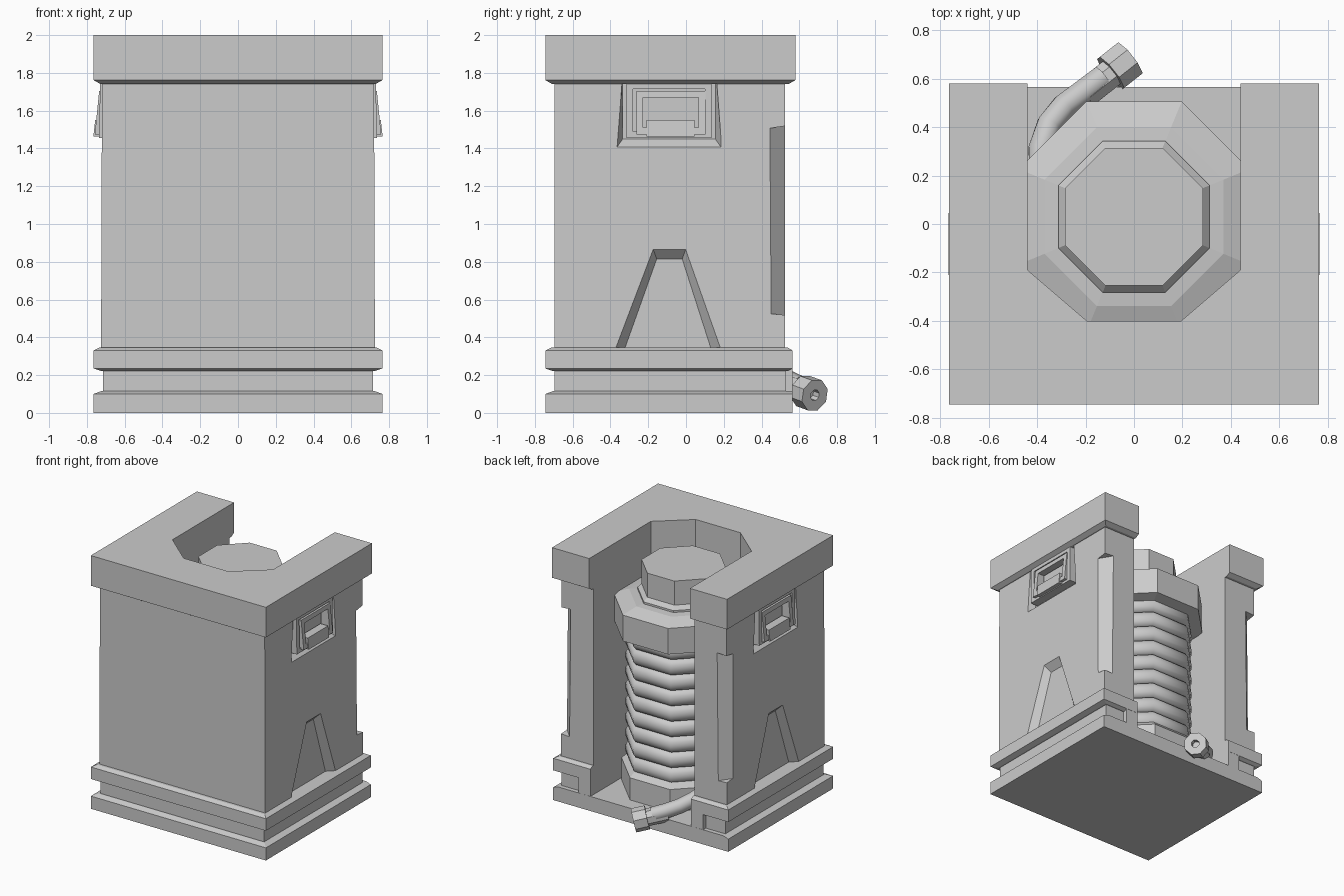
import bpy, bmesh
from math import pi, cos, sin
from mathutils import Vector

if "Cube" in bpy.data.objects:
    bpy.data.objects.remove(bpy.data.objects["Cube"])


def loft(name, loops, closed=False, smooth=None):
    """Skin equal-length loops; cap the ends, or join last to first if closed."""
    bm = bmesh.new()
    rows = [[bm.verts.new(p) for p in loop] for loop in loops]
    n = len(rows[0])
    pairs = list(zip(rows, rows[1:])) + ([(rows[-1], rows[0])] if closed else [])
    for a, b in pairs:
        for i in range(n):
            j = (i + 1) % n
            bm.faces.new((a[i], a[j], b[j], b[i]))
    if not closed:
        bm.faces.new(rows[0][::-1])
        bm.faces.new(rows[-1])
    bmesh.ops.recalc_face_normals(bm, faces=bm.faces[:])
    me = bpy.data.meshes.new(name)
    bm.to_mesh(me)
    bm.free()
    ob = bpy.data.objects.new(name, me)
    bpy.context.collection.objects.link(ob)
    if smooth:
        bpy.ops.object.select_all(action='DESELECT')
        ob.select_set(True)
        bpy.context.view_layer.objects.active = ob
        bpy.ops.object.shade_smooth_by_angle(angle=smooth)
    return ob


def c_loop(hx, y0, y1, z):
    """Outline with an octagonal pocket open at the back."""
    half = [(.195, -.4), (.44, -.19), (.44, y1), (hx, y1), (hx, y0)]
    pts = half + [(-x, y) for x, y in half[::-1]]
    return [(x, y, z) for x, y in pts]


def rect(hx, y0, y1, z):
    return [(-hx, y0, z), (hx, y0, z), (hx, y1, z), (-hx, y1, z)]


def octagon(r, z):
    return [(r * cos(pi / 8 + i * pi / 4), .03 + r * sin(pi / 8 + i * pi / 4), z) for i in range(8)]


def side_loop(x, pts):
    return [(x, y, z) for y, z in pts]


def cut(ob, cutter):
    mod = ob.modifiers.new('cut', 'BOOLEAN')
    mod.operation = 'DIFFERENCE'
    mod.solver = 'EXACT'
    mod.object = cutter
    bpy.context.view_layer.objects.active = ob
    bpy.ops.object.modifier_apply(modifier=mod.name)
    bpy.data.objects.remove(cutter)


def frame(name, s, y0, y1, z0, z1, w, back, low, high):
    """Rectangular ring on side s, its front leaning from low to high."""
    def ring(d, front):
        a, b, c, e = y0 + d, y1 - d, z0 + d, z1 - d
        fx = lambda z: low + (high - low) * (z - z0) / (z1 - z0) if front else back
        return [(s * fx(z), y, z) for y, z in ((a, c), (b, c), (b, e), (a, e))]
    return loft(name, [ring(0, 0), ring(0, 1), ring(w, 1), ring(w, 0)], closed=True)


def tube(name, path, radii, axis=None, sides=8, smooth=None):
    path = [Vector(p) for p in path]
    loops = []
    for i, (p, r) in enumerate(zip(path, radii)):
        t = axis or (path[min(i + 1, len(path) - 1)] - path[max(i - 1, 0)]).normalized()
        u = t.cross(Vector((0, 0, 1))).normalized()
        v = u.cross(t)
        loops.append([p + r * (cos(a) * u + sin(a) * v)
                      for a in (2 * pi * (k + .5) / sides for k in range(sides))])
    return loft(name, loops, smooth=smooth)


# Base: floor slab, recessed course and upper band
loft('base_slab', [rect(.765, -.745, .565, 0), rect(.765, -.745, .565, .1),
                   rect(.725, -.705, .565, .115)])
loft('base_groove', [c_loop(.715, -.695, .53, .1), c_loop(.715, -.695, .53, .24)])
loft('base_band', [c_loop(.725, -.705, .54, .222), c_loop(.765, -.745, .565, .235),
                   c_loop(.765, -.745, .565, .33), c_loop(.735, -.715, .54, .345)])
for s in (1, -1):
    loft('groove_end_block', [[(s * x, y, z) for x, y in ((.44, .45), (.545, .45), (.545, .564), (.44, .564))]
                              for z in (.1, .24)])

# Housing with side recesses and chamfered back corners
body = loft('housing', [c_loop(.725, -.695, .525, .3), c_loop(.72, -.695, .525, 1.765)])
for s in (1, -1):
    cut(body, loft('arch_cutter', [
        side_loop(s * .727, [(-.386, .31), (-.175, .87), (0, .87), (.196, .31)]),
        side_loop(s * .672, [(-.335, .31), (-.155, .815), (-.02, .815), (.142, .31)])]))
    cut(body, loft('latch_cutter', [
        side_loop(s * .73, [(-.37, 1.4), (.19, 1.4), (.16, 1.8), (-.34, 1.8)]),
        side_loop(s * .67, [(-.335, 1.45), (.155, 1.45), (.155, 1.8), (-.335, 1.8)])]))
    corner = lambda d, z, dz: [(s * (.725 - d), .53, z + dz), (s * .73, .525 - d, z), (s * .8, .6, z + dz)]
    cut(body, loft('corner_cutter', [corner(.08, .525, -.01), corner(.09, 1.505, .02)]))

# Lid
loft('lid', [c_loop(.73, -.71, .545, 1.742), c_loop(.765, -.745, .58, 1.762),
             c_loop(.765, -.745, .58, 2)])

# Side latches
for s in (1, -1):
    frame('latch_surround', s, -.315, .135, 1.455, 1.75, .035, .66, .735, .73)
    frame('latch_handle', s, -.262, .102, 1.475, 1.705, .035, .68, .758, .735)
    loft('latch_grip', [[(s * x, y, z) for x, z in ((.69, 1.462), (.766, 1.462), (.756, 1.55), (.69, 1.55))]
                        for y in (-.21, .045)])

# Central canister: foot collar, ribbed bellows, top collar, cap
loft('canister_foot', [octagon(r, z) for r, z in ((.455, .1), (.455, .29), (.40, .345))])
ribs, z0, pitch = 9, .31, .122
bellows = []
for k in range(ribs):
    for i in range(6):
        a = pi * i / 6
        bellows.append(octagon(.385 + .045 * sin(a), z0 + pitch * (k + .5 - .5 * cos(a))))
bellows.append(octagon(.385, z0 + ribs * pitch))
loft('canister_bellows', bellows, smooth=.87)
loft('canister_collar', [octagon(r, z) for r, z in
                         ((.40, 1.36), (.515, 1.385), (.515, 1.59), (.40, 1.63), (.335, 1.635))])
loft('canister_cap', [octagon(r, z) for r, z in
                      ((.338, 1.6), (.338, 1.65), (.308, 1.68), (.308, 1.87))])

# Drain hose with stepped nozzle
tube('hose', [(-.38, .2, .30), (-.385, .31, .28), (-.35, .41, .245), (-.29, .485, .205),
              (-.21, .545, .168), (-.13, .605, .14)], [.055] * 6, smooth=.87)
tip = Vector((-.02, .682, .093))
axis = Vector((.76, .6, -.22)).normalized()
steps = [(-.25, .05), (-.25, .064), (-.1, .064), (-.1, .088), (0, .088), (0, .03), (-.05, .03)]
tube('hose_nozzle', [tip + axis * d for d, r in steps], [r for d, r in steps], axis=axis)
